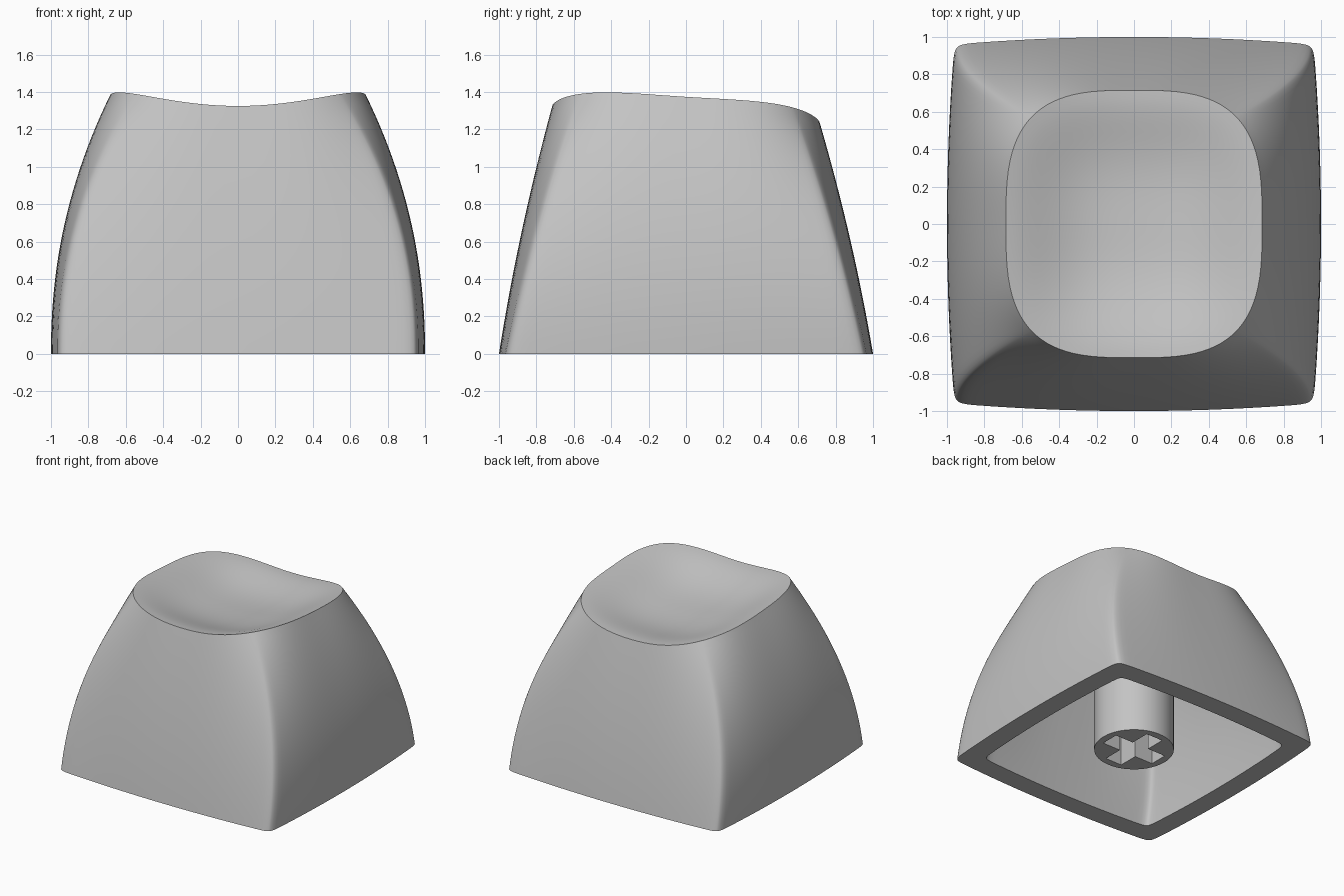
import bpy
import bmesh
from math import pi, cos, sin

if "Cube" in bpy.data.objects:
    bpy.data.objects.remove(bpy.data.objects["Cube"], do_unlink=True)

PER_CORNER = 32      # points around each quarter
WALL_RINGS = 24
DISH_RINGS = 16

grey = bpy.data.materials.new("plain_grey")
grey.use_nodes = True
grey.diffuse_color = (0.55, 0.55, 0.55, 1)
grey.node_tree.nodes["Principled BSDF"].inputs["Base Color"].default_value = (0.55, 0.55, 0.55, 1)


def superellipse(angle, power):
    c, s = cos(angle), sin(angle)
    r = (abs(c) ** power + abs(s) ** power) ** (-1 / power)
    return r * c, r * s


def outline_angles():
    """Angles round the outline, packed closely at the four corners."""
    half = PER_CORNER // 2
    for quarter in range(4):
        for i in range(-half, half):
            v = i / half
            bend = abs(v) ** 1.8 * (1 if v > 0 else -1)
            yield pi / 4 * (1 + bend) + quarter * pi / 2


def base_point(angle):
    a, b = superellipse(angle, 40)
    return a * (1 - 0.04 * b * b), b * (1 - 0.04 * a * a)


def rim_point(angle):
    a, b = superellipse(angle, 3.1)
    return 0.685 * a, 0.715 * b


def top_height(x, y, rho):
    """Tilted, saddle-edged top with a shallow finger dish."""
    edge = 1.28 - 0.063 * y + 0.2 * x * x + 0.13 * x * x * y * y
    return edge - 0.045 * (1 + cos(pi * rho ** 1.6))


def wall_ring(s):
    ring = []
    for angle in outline_angles():
        (bx, by), (tx, ty) = base_point(angle), rim_point(angle)
        fx, fy = s ** 2.15, 0.73 * s + 0.27 * s * s
        ring.append((bx + (tx - bx) * fx, by + (ty - by) * fy, s * top_height(tx, ty, 1)))
    return ring


def dish_ring(rho):
    points = [rim_point(angle) for angle in outline_angles()]
    return [(x * rho, y * rho, top_height(x * rho, y * rho, rho)) for x, y in points]


def bridge(bm, low, high):
    n = len(low)
    for i in range(n):
        j = (i + 1) % n
        bm.faces.new((low[i], low[j], high[j], high[i]))


def add_skin(bm, width, height):
    """One skin of the shell, from bottom edge to dish centre; returns the bottom loop."""
    rings = [wall_ring(i / WALL_RINGS) for i in range(WALL_RINGS + 1)]
    rings += [dish_ring(1 - i / DISH_RINGS) for i in range(1, DISH_RINGS)]
    loops = [[bm.verts.new((x * width, y * width, z * height)) for x, y, z in ring]
             for ring in rings]
    for low, high in zip(loops, loops[1:]):
        bridge(bm, low, high)
    centre = bm.verts.new((0, 0, top_height(0, 0, 0) * height))
    last = loops[-1]
    for i, v in enumerate(last):
        bm.faces.new((v, last[(i + 1) % len(last)], centre))
    return loops[0]


def finish(bm, name):
    bmesh.ops.recalc_face_normals(bm, faces=bm.faces)
    mesh = bpy.data.meshes.new(name)
    bm.to_mesh(mesh)
    bm.free()
    mesh.materials.append(grey)
    obj = bpy.data.objects.new(name, mesh)
    bpy.context.collection.objects.link(obj)
    return obj


def prism(name, outline, bottom, top):
    bm = bmesh.new()
    face = bm.faces.new([bm.verts.new((x, y, bottom)) for x, y in outline])
    grown = bmesh.ops.extrude_face_region(bm, geom=[face])["geom"]
    moved = [g for g in grown if isinstance(g, bmesh.types.BMVert)]
    bmesh.ops.translate(bm, verts=moved, vec=(0, 0, top - bottom))
    return finish(bm, name)


def activate(obj):
    bpy.ops.object.select_all(action='DESELECT')
    obj.select_set(True)
    bpy.context.view_layer.objects.active = obj


# Hollow cap: outer skin, inner skin and flat bottom lip
bm = bmesh.new()
outer = add_skin(bm, 1, 1)
inner = add_skin(bm, 0.835, 0.85)
bridge(bm, inner, outer)
cap = finish(bm, "cap_shell")

# Round stem under the cap
circle = [(0.3 * cos(2 * pi * i / 48), 0.3 * sin(2 * pi * i / 48)) for i in range(48)]
stem = prism("stem", circle, 0.02, 1.09)

# Cross-shaped socket cut into the stem
L, W = 0.24, 0.075
arm = [(L, -W), (L, W), (W, W)]
cross = []
for turn in range(4):
    cross += arm
    arm = [(-y, x) for x, y in arm]
cutter = prism("socket_cutter", cross, -0.1, 0.55)
cutter.hide_render = True
cut = stem.modifiers.new("socket", 'BOOLEAN')
cut.operation = 'DIFFERENCE'
cut.solver = 'EXACT'
cut.object = cutter
activate(stem)
bpy.ops.object.modifier_apply(modifier=cut.name)
bpy.data.objects.remove(cutter, do_unlink=True)

# Smooth shading with crisp rim and edges
for obj in (cap, stem):
    activate(obj)
    bpy.ops.object.shade_smooth_by_angle(angle=pi / 5)
